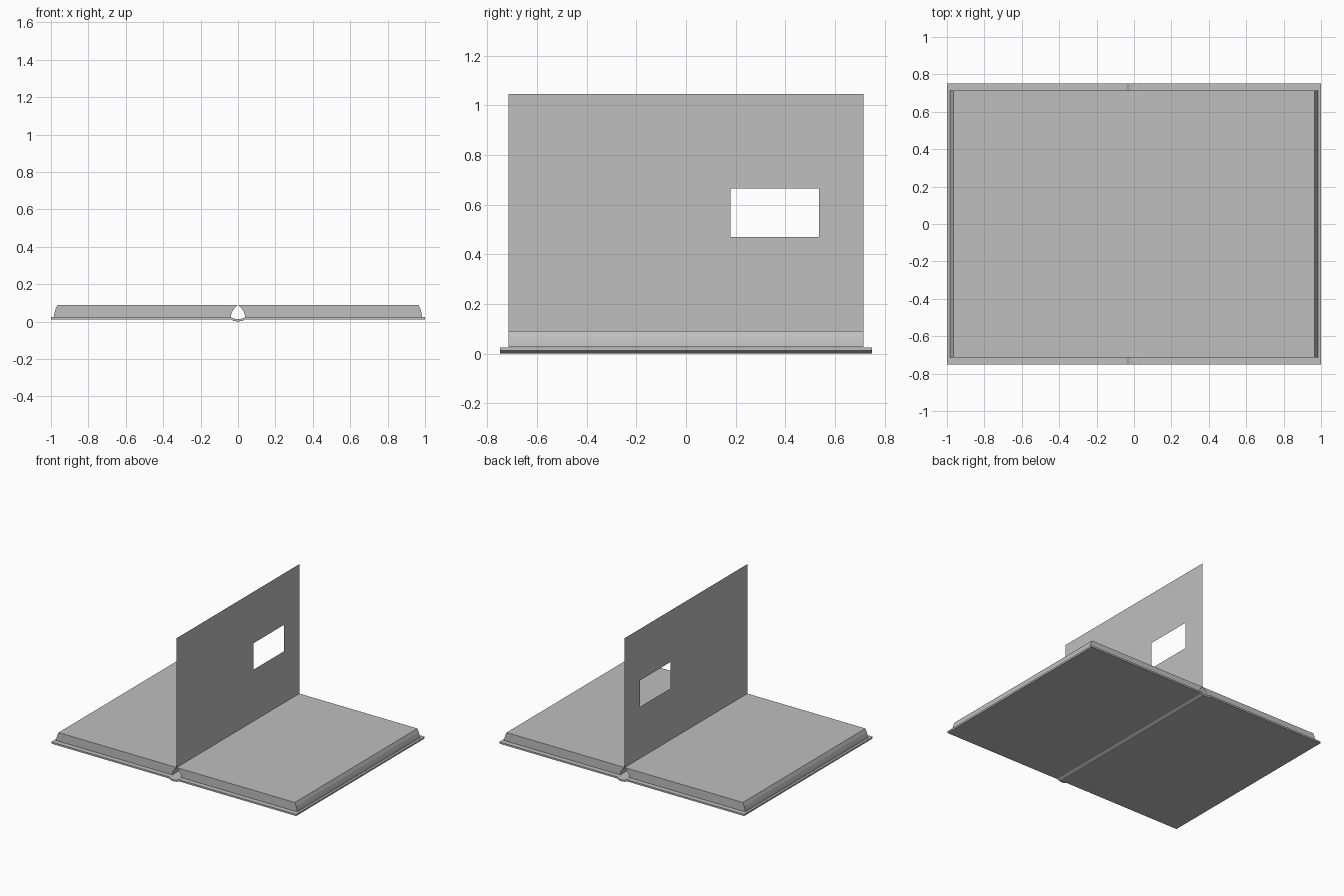
import bpy, bmesh

if "Cube" in bpy.data.objects:
    bpy.data.objects.remove(bpy.data.objects["Cube"])

grey = bpy.data.materials.new("light_grey")
grey.diffuse_color = (0.52, 0.52, 0.52, 1)
grey.use_nodes = True
grey.node_tree.nodes["Principled BSDF"].inputs["Base Color"].default_value = grey.diffuse_color


def finish(name, bm):
    bmesh.ops.recalc_face_normals(bm, faces=bm.faces)
    mesh = bpy.data.meshes.new(name)
    bm.to_mesh(mesh)
    bm.free()
    mesh.materials.append(grey)
    obj = bpy.data.objects.new(name, mesh)
    bpy.context.collection.objects.link(obj)
    return obj


def extrude_profile(name, points, half_depth):
    """Solid with an x-z outline running along y."""
    bm = bmesh.new()
    face = bm.faces.new([bm.verts.new((x, -half_depth, z)) for x, z in points])
    out = bmesh.ops.extrude_face_region(bm, geom=[face])
    moved = [v for v in out["geom"] if isinstance(v, bmesh.types.BMVert)]
    bmesh.ops.translate(bm, verts=moved, vec=(0, 2 * half_depth, 0))
    return finish(name, bm)


# Cover: two flat boards joined by a shallow rounded spine
upper = [(-1, .025), (-.04, .025), (-.025, .017), (0, .013),
         (.025, .017), (.04, .025), (1, .025)]
lower = [(x, z - .0125) for x, z in reversed(upper)]
extrude_profile("cover", upper + lower, .75)

# Page blocks: slanted outer edge, curved inner edge meeting at the middle
block = [(.037, .026), (.985, .026), (.983, .04), (.976, .066), (.965, .09),
         (0, .09), (.018, .073), (.03, .055), (.037, .036)]
for name, s in (("right_pages", 1), ("left_pages", -1)):
    extrude_profile(name, [(s * x, z) for x, z in block], .715)

# Standing page: thin sheet with a rectangular window
bm = bmesh.new()
ys, zs = (-.715, .18, .535, .715), (.09, .47, .665, 1.045)
grid = [[bm.verts.new((0, y, z)) for z in zs] for y in ys]
for i in range(3):
    for j in range(3):
        if (i, j) != (1, 1):
            bm.faces.new((grid[i][j], grid[i + 1][j],
                          grid[i + 1][j + 1], grid[i][j + 1]))
finish("standing_page", bm)
